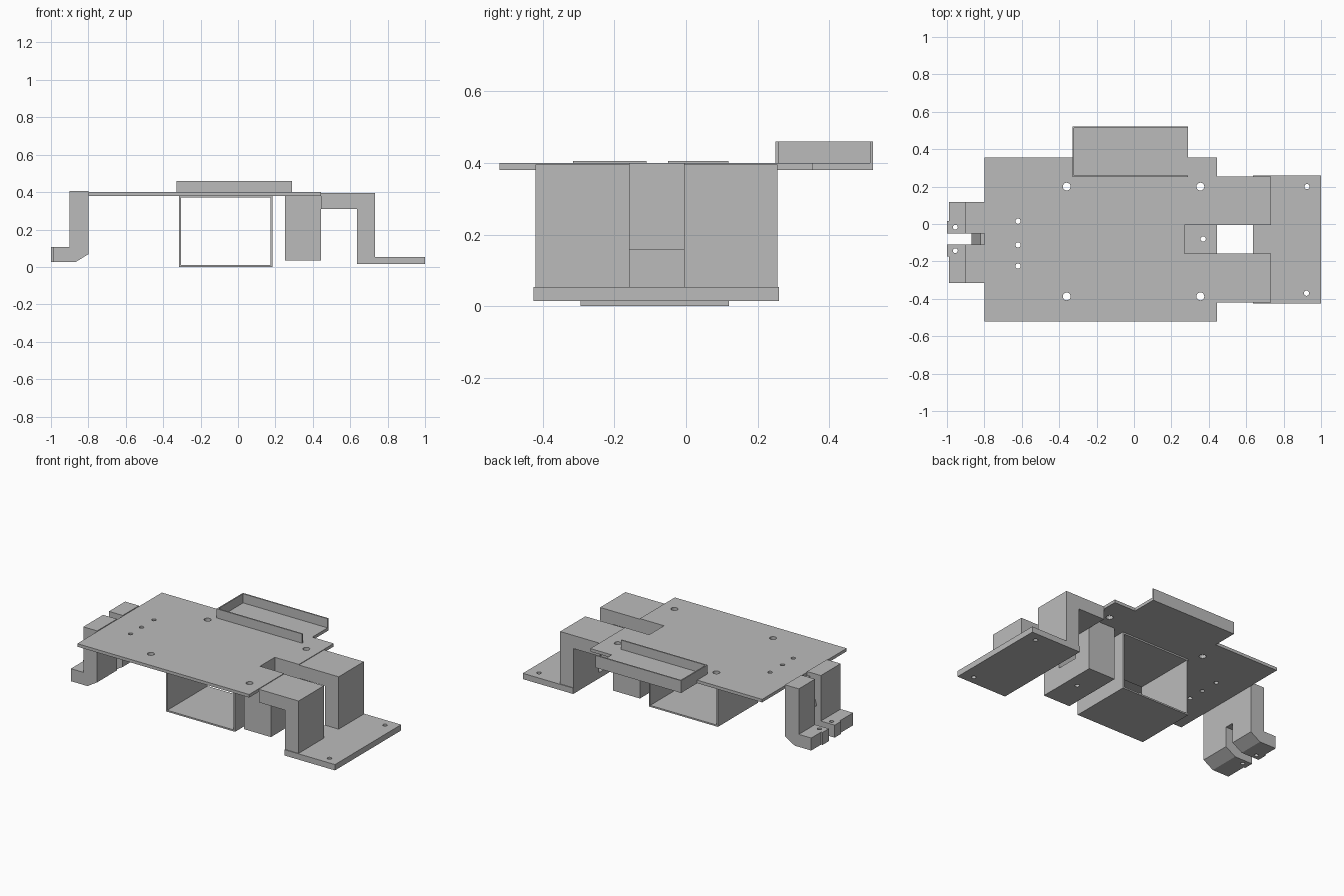
import bpy, bmesh, math

if "Cube" in bpy.data.objects:
    bpy.data.objects.remove(bpy.data.objects["Cube"])

grey = bpy.data.materials.new("plain_grey")
grey.diffuse_color = (0.5, 0.5, 0.5, 1)
grey.use_nodes = True
grey.node_tree.nodes["Principled BSDF"].inputs["Base Color"].default_value = grey.diffuse_color


def finish(name, bm):
    bmesh.ops.recalc_face_normals(bm, faces=bm.faces)
    me = bpy.data.meshes.new(name)
    bm.to_mesh(me)
    bm.free()
    ob = bpy.data.objects.new(name, me)
    bpy.context.collection.objects.link(ob)
    me.materials.append(grey)
    return ob


def extrude(name, pts, axis, a, b):
    """Prism from a 2D outline: axis 'y' takes (x, z), axis 'z' takes (x, y), axis 'x' takes (y, z)."""
    place = {"x": lambda p: (a, p[0], p[1]), "y": lambda p: (p[0], a, p[1]),
             "z": lambda p: (p[0], p[1], a)}[axis]
    bm = bmesh.new()
    face = bm.faces.new([bm.verts.new(place(p)) for p in pts])
    ext = bmesh.ops.extrude_face_region(bm, geom=[face])
    verts = [v for v in ext["geom"] if isinstance(v, bmesh.types.BMVert)]
    shift = [(b - a) if c == axis else 0 for c in "xyz"]
    bmesh.ops.translate(bm, verts=verts, vec=shift)
    return finish(name, bm)


def box(name, x0, x1, y0, y1, z0, z1):
    return extrude(name, [(x0, y0), (x1, y0), (x1, y1), (x0, y1)], "z", z0, z1)


def cut(ob, cutter):
    cutter.hide_render = True
    cutter.hide_set(True)
    mod = ob.modifiers.new("cut", "BOOLEAN")
    mod.operation = "DIFFERENCE"
    mod.solver = "EXACT"
    mod.object = cutter


def drill(ob, holes, z0, z1):
    for x, y, r in holes:
        ring = [(x + r * math.cos(i * math.tau / 20), y + r * math.sin(i * math.tau / 20))
                for i in range(20)]
        cut(ob, extrude("hole_cutter", ring, "z", z0, z1))


# Main deck with a notch on its right edge and mounting holes
deck = extrude("deck", [(-.8, -.52), (.445, -.52), (.445, -.158), (.27, -.158), (.27, -.005),
                        (.445, -.005), (.445, .355), (-.8, .355)], "z", .38, .40)
drill(deck, [(x, y, .021) for x in (-.36, .355) for y in (-.387, .2)]
      + [(-.62, y, .014) for y in (.015, -.112, -.225)], .3, .5)

# Hollow sleeve under the deck, open at front and back
sleeve = box("sleeve", -.315, .185, -.295, .12, 0, .38)
cut(sleeve, box("sleeve_cutter", -.305, .175, -.5, .4, .01, .37))

# Slotted block under the notch
block = box("slotted_block", .25, .445, -.295, .12, .035, .38)
cut(block, box("slot_cutter", .27, .6, -.158, -.005, .16, .5))
drill(block, [(.37, -.08, .014)], 0, .3)

# Pair of bent arms and the foot plate they stand on
arm = [(.445, .31), (.635, .31), (.635, .05), (.733, .05), (.733, .396), (.445, .396)]
for side, y0, y1 in (("front", -.42, -.158), ("back", -.005, .255)):
    extrude(side + "_arm", arm, "y", y0, y1)
foot = box("foot_plate", .635, 1, -.425, .26, .015, .053)
drill(foot, [(.925, .2, .014), (.922, -.37, .014)], -.1, .2)

# Open-ended tray at the back
box("tray_floor", -.33, .29, .25, .522, .38, .40)
box("tray_front_wall", -.33, .29, .25, .259, .40, .46)
box("tray_back_wall", -.33, .29, .513, .522, .40, .46)
box("tray_end_wall", -.33, -.322, .259, .513, .40, .46)

# Left brackets: upright with an outward toe, chamfered at the heel
bracket = [(-.99, .025), (-.87, .025), (-.80, .068), (-.80, .405), (-.9, .405), (-.9, .107), (-.99, .107)]
for side, y0, y1, ty0, ty1, hole in (("front", -.315, -.11, -.175, -.11, -.143),
                                     ("back", -.05, .118, -.05, .015, -.017)):
    ob = extrude(side + "_bracket", bracket, "y", y0, y1)
    drill(ob, [(-.955, hole, .013)], -.1, .2)
    box(side + "_bracket_lip", -1, -.99, ty0, ty1, .025, .107)

# Sloped web joining the two brackets
extrude("bracket_web", [(-.87, .2), (-.80, .2), (-.80, .38), (-.82, .38)], "y", -.11, -.05)
